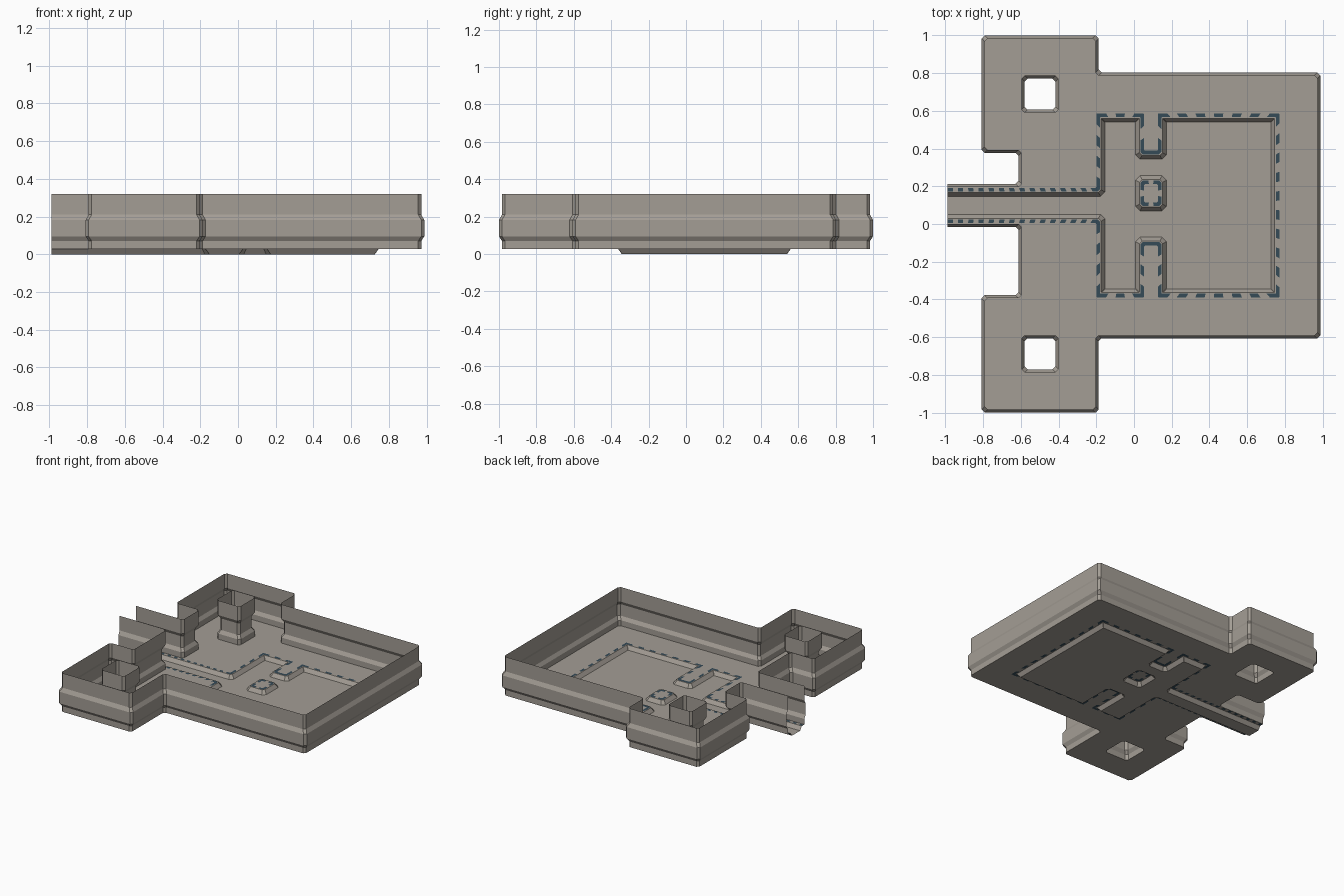
import bpy, bmesh
from mathutils import Vector

if "Cube" in bpy.data.objects:
    bpy.data.objects.remove(bpy.data.objects["Cube"])

FLOOR_Z = 0.028


def material(name, rgb):
    m = bpy.data.materials.new(name)
    m.diffuse_color = (*rgb, 1)
    m.use_nodes = True
    m.node_tree.nodes["Principled BSDF"].inputs["Base Color"].default_value = m.diffuse_color
    return m


GREY = material("warm_grey", (0.37, 0.34, 0.30))
TEAL = material("dark_teal", (0.036, 0.070, 0.095))


# plan grid: ten cells each way
def gx(i):
    return -0.988 + 0.196 * i


def gy(j):
    return -0.984 + 0.1968 * j


def grid(pts):
    return [Vector((gx(i), gy(j))) for i, j in pts]


def offset_path(pts, off, closed, cut_in, cut_out):
    """Shift a right-angled path to its left by off and bevel each corner."""
    out, n = [], len(pts)
    for k, p in enumerate(pts):
        d1 = (p - pts[k - 1]).normalized()
        d2 = (pts[(k + 1) % n] - p).normalized()
        n1, n2 = Vector((-d1.y, d1.x)), Vector((-d2.y, d2.x))
        if not closed and k == 0:
            out.append(p + n2 * off)
        elif not closed and k == n - 1:
            out.append(p + n1 * off)
        else:
            q = p + (n1 + n2) * off
            c = cut_in if d1.cross(d2) > 0 else cut_out
            out += [q - d1 * c, q + d2 * c]
    return out


def finish(bm, name):
    me = bpy.data.meshes.new(name)
    bm.to_mesh(me)
    bm.free()
    me.materials.append(GREY)
    me.materials.append(TEAL)
    ob = bpy.data.objects.new(name, me)
    bpy.context.collection.objects.link(ob)
    return ob


def sweep(name, rings, closed, dash_band=None, dash_len=lambda a, b: 0.05):
    """Skin between rings; one band may be split into alternating dashes."""
    bm = bmesh.new()
    n = len(rings[0])
    for r in range(len(rings) - 1):
        for k in range(n if closed else n - 1):
            a, b = rings[r][k], rings[r][(k + 1) % n]
            d, c = rings[r + 1][k], rings[r + 1][(k + 1) % n]
            parts = 1
            if r == dash_band:
                parts = 2 * round(((b - a).length / dash_len(a, b) - 1) / 2) + 1
                parts = max(1, parts)
            for s in range(parts):
                t, u = s / parts, (s + 1) / parts
                quad = (a.lerp(b, t), a.lerp(b, u), d.lerp(c, u), d.lerp(c, t))
                f = bm.faces.new([bm.verts.new(v) for v in quad])
                f.material_index = int(r == dash_band and s % 2 == 0)
    bmesh.ops.remove_doubles(bm, verts=bm.verts, dist=0.0002)
    return finish(bm, name)


def fill(name, loops, z):
    """Flat sheet: first loop is the outline, the others are holes."""
    bm = bmesh.new()
    edges = []
    for loop in loops:
        vs = [bm.verts.new((p.x, p.y, z)) for p in loop]
        edges += [bm.edges.new((vs[k - 1], vs[k])) for k in range(len(vs))]
    bmesh.ops.triangle_fill(bm, use_beauty=True, edges=edges, normal=(0, 0, 1))
    for f in bm.faces:
        if f.normal.z < 0:
            f.normal_flip()
    return finish(bm, name)


# walls: single sheet with a bulging band
WALL = [(0, 0.32), (0, 0.21), (-0.016, 0.182), (-0.016, 0.095), (0, 0.07), (0, FLOOR_Z)]
CUT = 0.016


def walls(name, pts, closed):
    rings = [[p.to_3d() + Vector((0, 0, z)) for p in offset_path(pts, o, closed, CUT, CUT)]
             for o, z in WALL]
    sweep(name, rings, closed)
    return offset_path(pts, 0, closed, CUT, CUT)


outline = walls("outer_walls", grid([
    (0, 5), (2, 5), (2, 3), (1, 3), (1, 0), (4, 0), (4, 2), (10, 2),
    (10, 9), (4, 9), (4, 10), (1, 10), (1, 7), (2, 7), (2, 6), (0, 6)]), False)

holes = [walls(f"pillar_{j}", grid([(2, j), (2, j + 1), (3, j + 1), (3, j)]), True)
         for j in (1, 8)]

# sunken channel: edge strip with teal dashes, then a slope down
EDGE = [(0, FLOOR_Z), (0.005, FLOOR_Z), (0.024, FLOOR_Z), (0.03, FLOOR_Z), (0.05, 0)]


def channel_edge(name, pts, closed, dash_len):
    flat = [offset_path(pts, o, closed, 0.002, 0.003 + 0.4 * o) for o, z in EDGE]
    rings = [[p.to_3d() + Vector((0, 0, z)) for p in ring]
             for ring, (o, z) in zip(flat, EDGE)]
    sweep(name, rings, closed, 1, dash_len)
    return flat[0], flat[-1]


PX0, PX1 = 0.058, 0.122          # sides of the two spurs and the island
channel = (grid([(0, 5), (4, 5), (4, 3)])
           + [Vector(p) for p in ((PX0, gy(3)), (PX0, -0.12), (PX1, -0.12), (PX1, gy(3)))]
           + grid([(9, 3), (9, 8)])
           + [Vector(p) for p in ((PX1, gy(8)), (PX1, gy(7)), (PX0, gy(7)), (PX0, gy(8)))]
           + grid([(4, 8), (4, 6), (0, 6)]))
top, low = channel_edge("channel_edge", channel, False,
                        lambda a, b: 0.027 if min(a.x, b.x) < -0.5 else 0.05)

island = [Vector(p) for p in ((PX0, 0.12), (PX0, 0.206), (PX1, 0.206), (PX1, 0.12))]
island_top, island_low = channel_edge("island_edge", island, True, lambda a, b: 0.022)

# flat floors
fill("upper_floor", [outline[1:-1] + top[1:-1][::-1]] + holes, FLOOR_Z)
fill("island_top", [island_top], FLOOR_Z)
fill("channel_floor", [low, island_low], 0)
